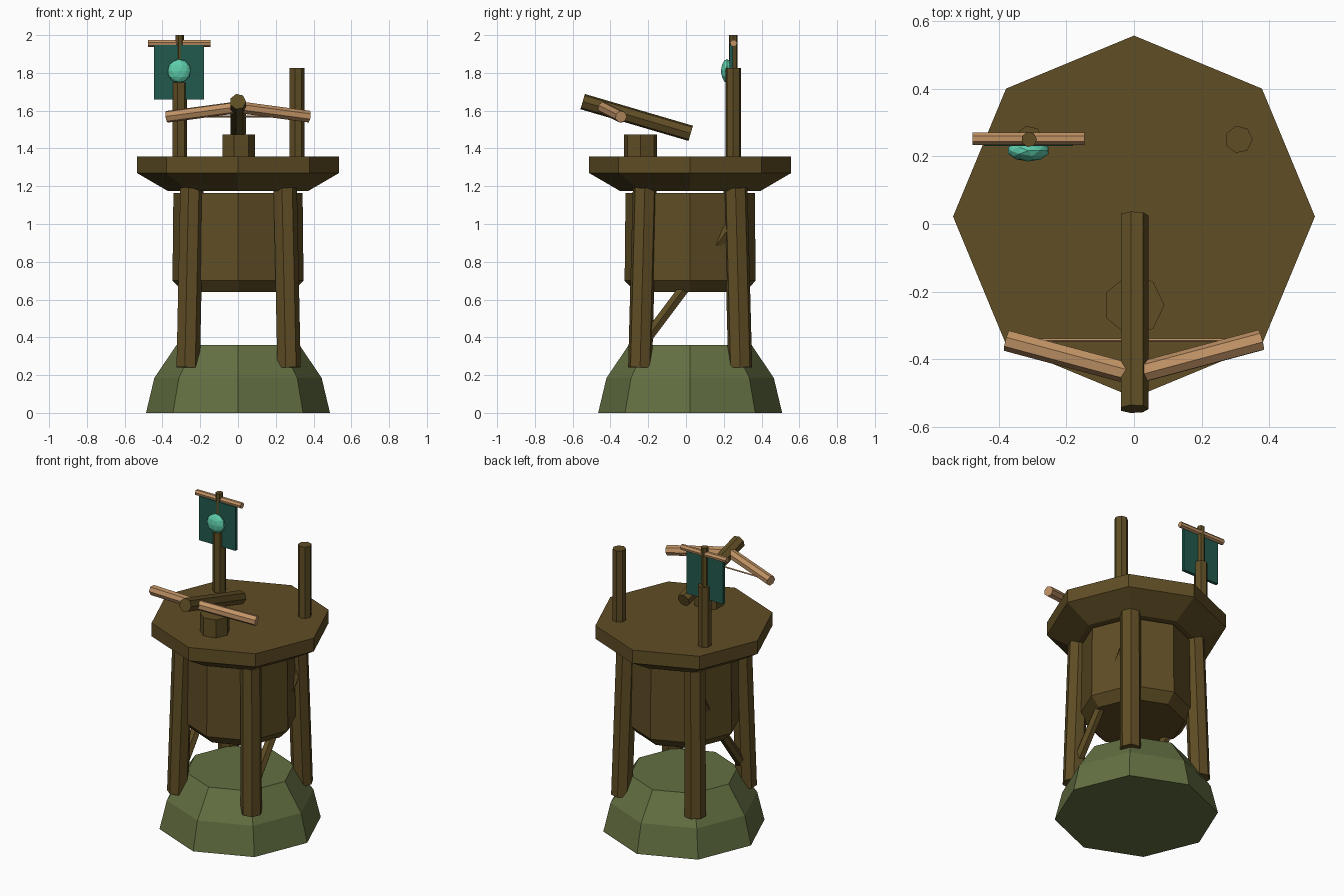
import bpy
import bmesh
from math import cos, sin, tau
from mathutils import Vector, Matrix

if "Cube" in bpy.data.objects:
    bpy.data.objects.remove(bpy.data.objects["Cube"], do_unlink=True)


def material(name, rgb):
    mat = bpy.data.materials.new(name)
    mat.use_nodes = True
    color = (*rgb, 1)
    mat.diffuse_color = color
    mat.node_tree.nodes["Principled BSDF"].inputs["Base Color"].default_value = color
    return mat


DARK_WOOD = material("dark wood", (0.115, 0.075, 0.018))
GRASS = material("moss green", (0.125, 0.16, 0.054))
LIGHT_WOOD = material("light wood", (0.53, 0.29, 0.13))
CLOTH = material("dark teal cloth", (0.016, 0.1, 0.075))
EMBLEM = material("bright teal", (0.11, 0.6, 0.4))

CY = 0.022      # depth of the tower axis


def finish(name, bm, mat):
    bmesh.ops.recalc_face_normals(bm, faces=bm.faces)
    mesh = bpy.data.meshes.new(name)
    bm.to_mesh(mesh)
    bm.free()
    mesh.materials.append(mat)
    obj = bpy.data.objects.new(name, mesh)
    bpy.context.collection.objects.link(obj)
    return obj


def turned(name, rings, sides, mat, place=Matrix()):
    """Stack of (radius, height) polygon rings, capped at both ends."""
    bm = bmesh.new()
    loops = [[bm.verts.new(place @ Vector((r * cos(tau * i / sides), r * sin(tau * i / sides), z)))
              for i in range(sides)] for r, z in rings]
    for low, high in zip(loops, loops[1:]):
        for i in range(sides):
            j = (i + 1) % sides
            bm.faces.new((low[i], low[j], high[j], high[i]))
    bm.faces.new(loops[0])
    bm.faces.new(loops[-1])
    return finish(name, bm, mat)


def beam(name, start, end, radius, mat, sides=7):
    """Straight pole between two points."""
    start, end = Vector(start), Vector(end)
    axis = end - start
    turn = Vector((0, 0, 1)).rotation_difference(axis).to_matrix().to_4x4()
    return turned(name, [(radius, 0), (radius, axis.length)], sides, mat,
                  Matrix.Translation(start) @ turn)


# Tower body
center = Matrix.Translation((0, CY, 0))
turned("mound", [(0.487, 0), (0.443, 0.185), (0.325, 0.36)], 8, GRASS, center)
turned("barrel", [(0.29, 0.64), (0.347, 0.70), (0.342, 1.165)], 8, DARK_WOOD, center)
turned("platform", [(0.372, 1.175), (0.535, 1.27), (0.535, 1.357)], 8, DARK_WOOD, center)

# Legs and diagonal braces
for side, label in ((1, "left"), (-1, "right")):
    for depth, place in ((-1, "front"), (1, "back")):
        beam(f"{place}_{label}_leg", (side * 0.267, CY + depth * 0.265, 0.24),
             (side * 0.247, CY + depth * 0.24, 1.19), 0.065, DARK_WOOD)
    beam(f"{label}_brace", (side * 0.257, -0.245, 0.345),
         (side * 0.257, 0.26, 1.02), 0.032, DARK_WOOD, 6)

# Posts on the deck
beam("left_post", (0.31, 0.25, 1.34), (0.31, 0.25, 1.825), 0.041, DARK_WOOD)
beam("right_post", (-0.31, 0.25, 1.34), (-0.31, 0.25, 1.75), 0.041, DARK_WOOD)
beam("flag_pole", (-0.31, 0.25, 1.7), (-0.31, 0.25, 2.0), 0.023, DARK_WOOD)

# Banner with its bar and round emblem
beam("banner_bar", (-0.477, 0.252, 1.957), (-0.146, 0.252, 1.957), 0.019, LIGHT_WOOD)
bm = bmesh.new()
bmesh.ops.create_cube(bm, size=1, matrix=Matrix.Translation((-0.312, 0.24, 1.803))
                      @ Matrix.Diagonal((0.264, 0.02, 0.288, 1)))
finish("banner", bm, CLOTH)
bm = bmesh.new()
bmesh.ops.create_icosphere(bm, subdivisions=2, radius=1,
                           matrix=Matrix.Translation((-0.312, 0.217, 1.81))
                           @ Matrix.Diagonal((0.063, 0.032, 0.063, 1)))
finish("emblem", bm, EMBLEM)

# Mounted crossbow
turned("pedestal", [(0.09, 1.34), (0.09, 1.475)], 7, DARK_WOOD,
       Matrix.Translation((0, -0.24, 0)))
beam("crossbow_stock", (0, 0.025, 1.48), (0, -0.547, 1.648), 0.043, DARK_WOOD)
for side, label in ((1, "left"), (-1, "right")):
    beam(f"{label}_bow_arm", (side * 0.01, -0.442, 1.617),
         (side * 0.376, -0.344, 1.568), 0.032, LIGHT_WOOD)
beam("bow_string", (-0.37, -0.344, 1.57), (0.37, -0.344, 1.57), 0.005, LIGHT_WOOD, 4)
